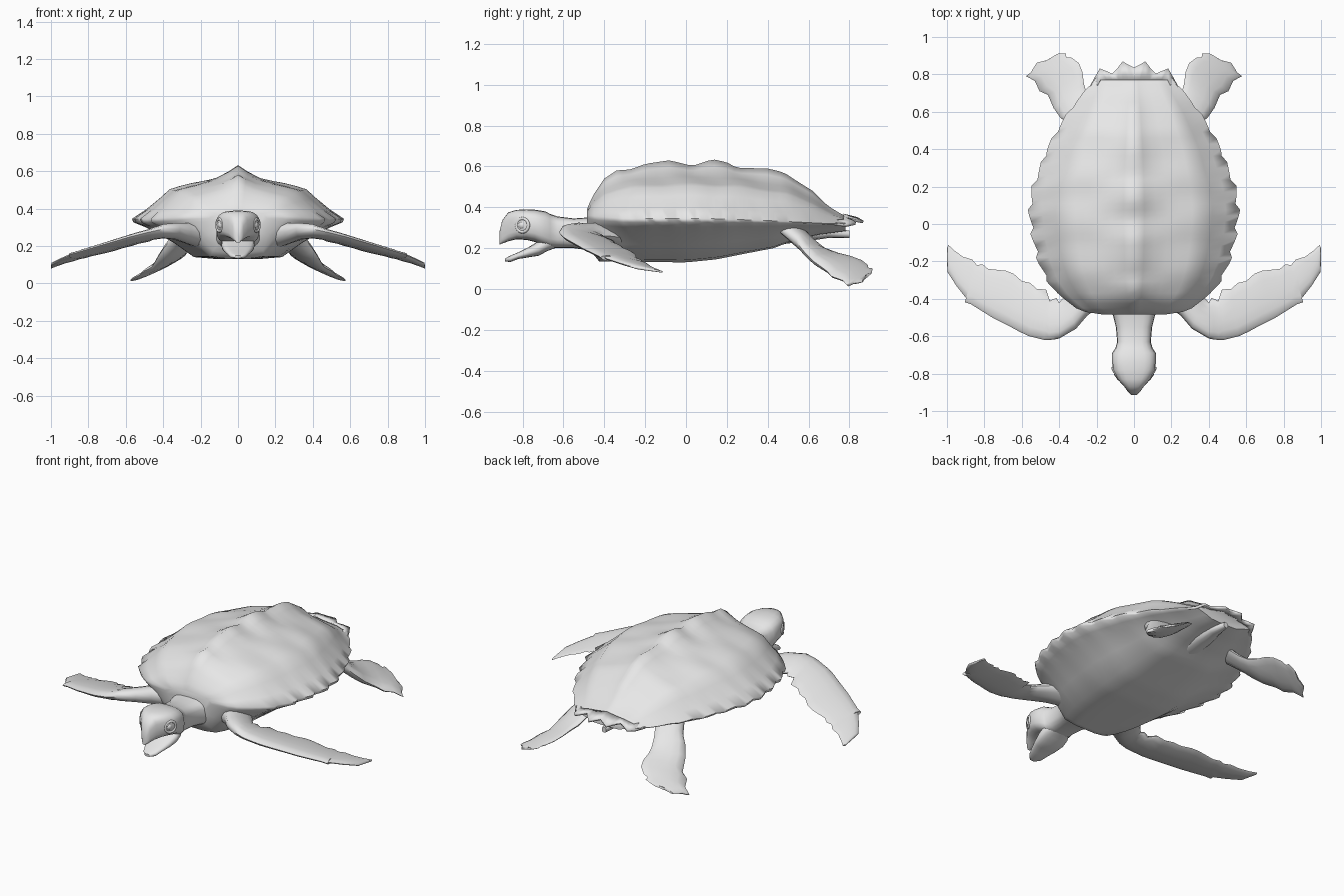
import bpy, bmesh, math

if "Cube" in bpy.data.objects:
    bpy.data.objects.remove(bpy.data.objects["Cube"])

skin = bpy.data.materials.new("plain_grey")
skin.diffuse_color = (0.8, 0.8, 0.8, 1)
skin.use_nodes = True
skin.node_tree.nodes["Principled BSDF"].inputs["Base Color"].default_value = skin.diffuse_color


def lerp(table, v):
    """Piecewise linear lookup in a list of (key, value) pairs."""
    if v <= table[0][0]:
        return table[0][1]
    for (a, p), (b, q) in zip(table, table[1:]):
        if v <= b:
            return p + (q - p) * (v - a) / (b - a)
    return table[-1][1]


def finish(name, bm, angle=40, mirror=False):
    bmesh.ops.recalc_face_normals(bm, faces=bm.faces)
    mesh = bpy.data.meshes.new(name)
    bm.to_mesh(mesh)
    bm.free()
    ob = bpy.data.objects.new(name, mesh)
    bpy.context.collection.objects.link(ob)
    mesh.materials.append(skin)
    bpy.ops.object.select_all(action='DESELECT')
    bpy.context.view_layer.objects.active = ob
    ob.select_set(True)
    bpy.ops.object.shade_smooth_by_angle(angle=math.radians(angle))
    if mirror:
        mod = ob.modifiers.new("mirror", 'MIRROR')
        mod.use_mirror_merge = False
    return ob


def loft(name, rings, angle=40, mirror=False):
    """Skin a row of closed rings and cap both ends."""
    bm = bmesh.new()
    rows = [[bm.verts.new(p) for p in r] for r in rings]
    n = len(rows[0])
    for a, b in zip(rows, rows[1:]):
        for i in range(n):
            j = (i + 1) % n
            bm.faces.new((a[i], a[j], b[j], b[i]))
    bm.faces.new(rows[0])
    bm.faces.new(rows[-1])
    return finish(name, bm, angle, mirror)


# --- shell and belly: half section swept along y, then mirrored into a ring ---
width = [(-.485, .16), (-.47, .26), (-.45, .31), (-.38, .40), (-.3, .465), (-.2, .51), (-.05, .545),
         (.07, .558), (.2, .54), (.3, .50), (.4, .465), (.5, .41), (.6, .35), (.7, .27), (.78, .205)]
ridge = [(-.485, .39), (-.46, .45), (-.4, .54), (-.34, .58), (-.27, .585), (-.2, .612), (-.08, .63),
         (.03, .602), (.13, .635), (.2, .62), (.25, .592), (.4, .59), (.48, .57), (.54, .53),
         (.62, .48), (.68, .42), (.72, .39), (.8, .345)]
flank = [(-.485, .39), (-.46, .45), (-.4, .535), (-.34, .57), (-.27, .592), (-.15, .613), (.1, .617),
         (.25, .605), (.4, .58), (.5, .553), (.62, .477), (.68, .425), (.72, .39), (.8, .345)]
rim = [(-.485, .36), (-.3, .345), (.1, .345), (.4, .335), (.7, .32), (.85, .325)]
belly = [(-.485, .22), (-.43, .135), (0, .13), (.15, .145), (.3, .175), (.43, .2), (.52, .235), (.65, .265), (.8, .285)]
upper = [(0, 1), (.1, .89), (.21, .80), (.33, .745), (.45, .69), (.56, .635), (.66, .575), (.75, .41), (.88, .19), (1, 0)]
lower = [(.985, .09), (.9, .2), (.8, .33), (.62, .6), (.43, .95), (.2, 1), (0, 1)]


def half_section(y, tooth=0):
    w = lerp(width, y)
    zr, zb = lerp(rim, y), lerp(belly, y)
    fade = max(0, min(1, (.7 - y) * 4, (y + .48) * 6))
    pts = []
    for u, f in upper:
        mix = min(1, u / .4)  # vertebral bumps stay near the centre line
        zt = lerp(ridge, y) * (1 - mix) + lerp(flank, y) * mix
        scute = .005 * math.sin(2 * math.pi * (y + .06) / .26) * math.sin(math.pi * u) ** 2
        edge = 1 + tooth * (u > .95)
        pts.append((u * w * edge, y, zr + (zt - zr) * f + scute * fade))
    for u, f in lower:
        edge = 1 + tooth * (u > .95)
        pts.append((u * w * edge, y, zr - (zr - zb) * f))
    return pts


stations = [-.485, -.47, -.45, -.425, -.40, -.37] + [-.34 + .032 * i for i in range(36)]
teeth = (-.018, -.003, .010, .018)
rings = []
for k, y in enumerate(stations):
    half = half_section(y, teeth[k % 4] if k > 5 else 0)
    rings.append(half + [(-x, a, z) for x, a, z in half[-2:0:-1]])
loft("shell_and_belly", rings, 72)

# --- toothed rear rim: thin plate running back from the end of the shell ---
tooth_tips = [(0, .835), (.03, .85), (.06, .868), (.085, .835), (.115, .802), (.145, .815), (.18, .83), (.205, .785), (.235, .735)]
rim_top = [(0, .362), (.06, .353), (.13, .346), (.19, .333), (.235, .326)]
bm = bmesh.new()
for side in (1, -1):
    prev = None
    for x, y in tooth_tips:
        y0 = .77 if x < .2 else .70
        z0 = lerp(rim_top, x)
        pair = [bm.verts.new((side * x, y0, z0)), bm.verts.new((side * x, y, z0 - .25 * (y - y0)))]
        if prev:
            bm.faces.new((prev[0], prev[1], pair[1], pair[0]))
        prev = pair
bmesh.ops.remove_doubles(bm, verts=bm.verts, dist=.0001)
plate = finish("rear_rim_teeth", bm, 50)
thick = plate.modifiers.new("thickness", 'SOLIDIFY')
thick.thickness = .014
thick.offset = 0


# --- head, jaw and tail: rounded sections along y ---
def body_loft(name, rows, power=.75, sides=20):
    rings = []
    for y, hw, zt, zb in rows:
        ring = []
        for i in range(sides):
            a = 2 * math.pi * i / sides
            c, s = math.cos(a), math.sin(a)
            ring.append((math.copysign(abs(c) ** power, c) * hw, y,
                         (zt + zb) / 2 + math.copysign(abs(s) ** power, s) * (zt - zb) / 2))
        rings.append(ring)
    return loft(name, rings, 50)


body_loft("neck_and_head", [
    (-.38, .18, .36, .17), (-.48, .115, .35, .19), (-.55, .097, .345, .20), (-.63, .09, .355, .20),
    (-.665, .10, .367, .20), (-.69, .117, .38, .21), (-.74, .117, .388, .23), (-.78, .114, .39, .24),
    (-.83, .088, .387, .243), (-.87, .052, .375, .233), (-.90, .03, .335, .222), (-.914, .014, .275, .217)], .65)
body_loft("lower_jaw", [
    (-.64, .07, .29, .2), (-.68, .088, .26, .185), (-.72, .088, .235, .163), (-.77, .077, .205, .155),
    (-.82, .06, .18, .147), (-.86, .043, .163, .132), (-.885, .018, .15, .135)])
body_loft("tail", [(.48, .07, .31, .22), (.6, .06, .31, .235), (.7, .04, .305, .25), (.8, .015, .285, .25)], .9, 12)

# --- eyes: ball with a raised lid ring, nearly flush with the head ---
for side, label in ((1, "right"), (-1, "left")):
    bpy.ops.mesh.primitive_uv_sphere_add(segments=16, ring_count=10, radius=.022, location=(side * .085, -.80, .312))
    ball = bpy.context.object
    ball.name = label + "_eye"
    bpy.ops.mesh.primitive_torus_add(major_radius=.033, minor_radius=.008, major_segments=20, minor_segments=8,
                                     location=(side * .098, -.80, .312),
                                     rotation=(0, math.pi / 2, -side * .5))
    lid = bpy.context.object
    lid.name = label + "_eyelid"
    for ob in (ball, lid):
        ob.data.materials.append(skin)
        ob.data.shade_smooth()


# --- flippers: aerofoil sections between a leading and a trailing edge ---
def flipper(name, rows, height, sides=14):
    rings = []
    for lx, ly, tx, ty, thick in rows:
        ring = []
        for i in range(sides):
            a = 2 * math.pi * i / sides
            c = (1 - math.cos(a)) / 2
            x, y = lx + (tx - lx) * c, ly + (ty - ly) * c
            ring.append((x, y, height(x, y) + thick / 2 * math.sin(a) * (1.15 - .6 * c)))
        rings.append(ring)
    return loft(name, rings, 50, True)


arm_height = [(.2, .265), (.3, .27), (.38, .265), (.45, .248), (.75, .185), (.9, .155), (1, .132)]
flipper("front_flipper", [
    (.17, -.43, .26, -.25, .15), (.25, -.49, .32, -.32, .12), (.31, -.56, .37, -.385, .095),
    (.40, -.612, .40, -.42, .08), (.43, -.618, .415, -.395, .07), (.455, -.62, .45, -.41, .066),
    (.48, -.62, .47, -.35, .06), (.56, -.60, .52, -.347, .055), (.61, -.577, .555, -.315, .052),
    (.66, -.55, .60, -.305, .05), (.70, -.53, .645, -.265, .047), (.75, -.505, .685, -.25, .045),
    (.83, -.455, .78, -.24, .04), (.87, -.43, .81, -.215, .037), (.905, -.418, .84, -.22, .034),
    (.895, -.40, .865, -.19, .032), (.95, -.33, .915, -.175, .028), (.998, -.255, .96, -.142, .022),
    (1.0, -.13, .993, -.112, .01)], lambda x, y: lerp(arm_height, x) - .16 * (y + .42))
hip_lift = [(.42, .13), (.5, .10), (.6, .035), (.68, 0)]
flipper("hind_flipper", [
    (.28, .40, .17, .52, .11), (.36, .54, .23, .64, .10), (.395, .57, .25, .69, .085), (.43, .62, .268, .75, .075),
    (.46, .69, .275, .81, .06), (.505, .71, .295, .86, .05), (.53, .765, .335, .89, .042),
    (.577, .79, .362, .89, .034), (.55, .812, .363, .913, .028), (.54, .83, .41, .91, .022),
    (.52, .862, .432, .885, .014)],
    lambda x, y: .16 - .48 * (x - .275) - .15 * (y - .8) + lerp(hip_lift, y))
